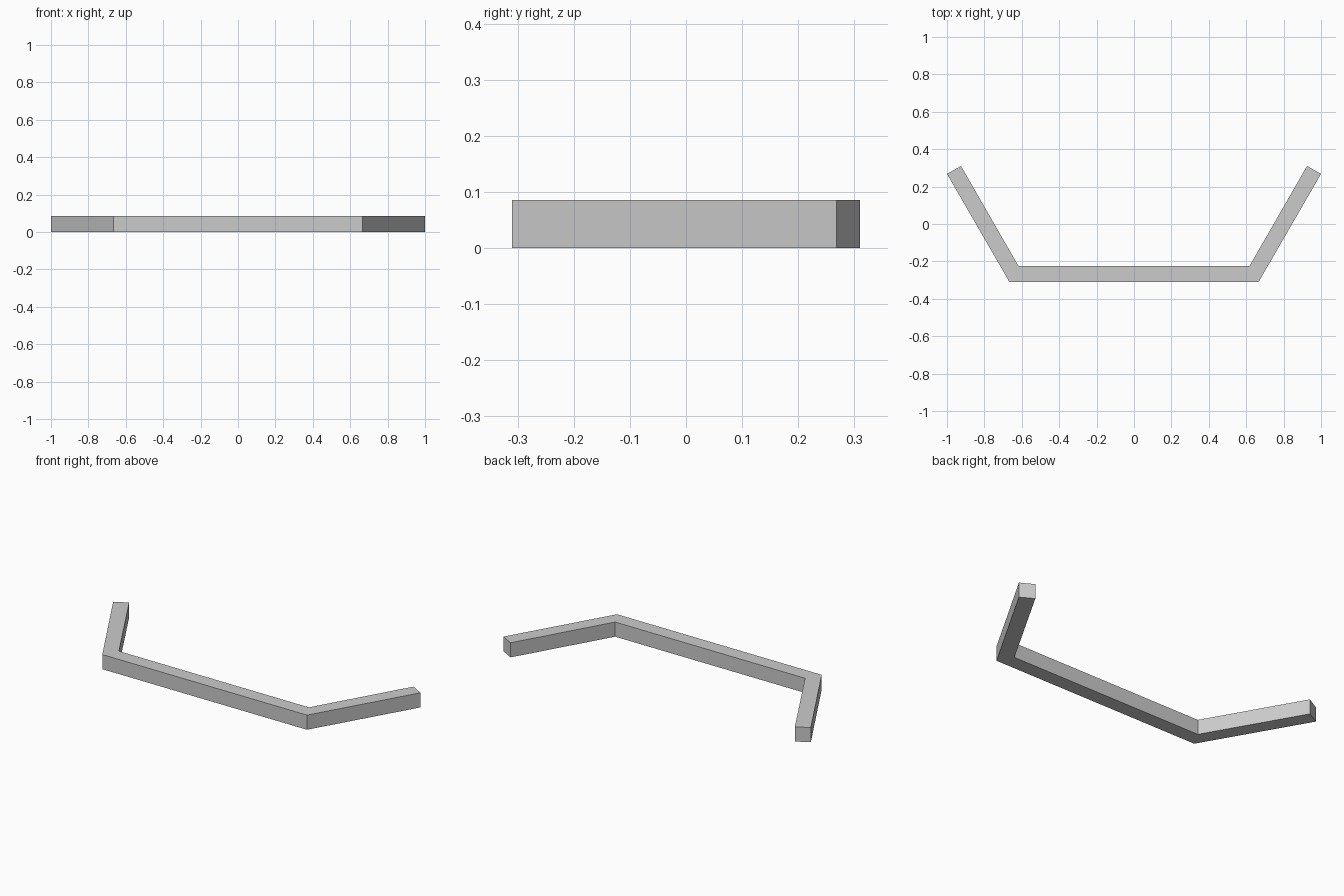
import bpy
import bmesh

cube = bpy.data.objects.get("Cube")
if cube:
    bpy.data.objects.remove(cube)

HEIGHT = 0.086

# Plain grey finish
grey = bpy.data.materials.new("plain grey")
grey.use_nodes = True
colour = (0.6, 0.6, 0.6, 1)
grey.diffuse_color = colour
grey.node_tree.nodes["Principled BSDF"].inputs["Base Color"].default_value = colour

# Left half of the plan outline, mirrored to make the mitred bracket
outer = [(0.666, -0.31), (1.0, 0.268)]
inner = [(0.925, 0.31), (0.618, -0.224)]
left = outer + inner
outline = left + [(-x, y) for x, y in reversed(left)]

# Extrude the outline upwards into a square-section bar
bm = bmesh.new()
base = bm.faces.new([bm.verts.new((x, y, 0)) for x, y in outline])
top = bmesh.ops.extrude_face_region(bm, geom=[base], use_keep_orig=True)
bmesh.ops.translate(bm, vec=(0, 0, HEIGHT),
                    verts=[v for v in top["geom"] if isinstance(v, bmesh.types.BMVert)])
bmesh.ops.recalc_face_normals(bm, faces=bm.faces)

mesh = bpy.data.meshes.new("angled_bar")
bm.to_mesh(mesh)
bm.free()
mesh.materials.append(grey)
bar = bpy.data.objects.new("angled_bar", mesh)
bpy.context.collection.objects.link(bar)
